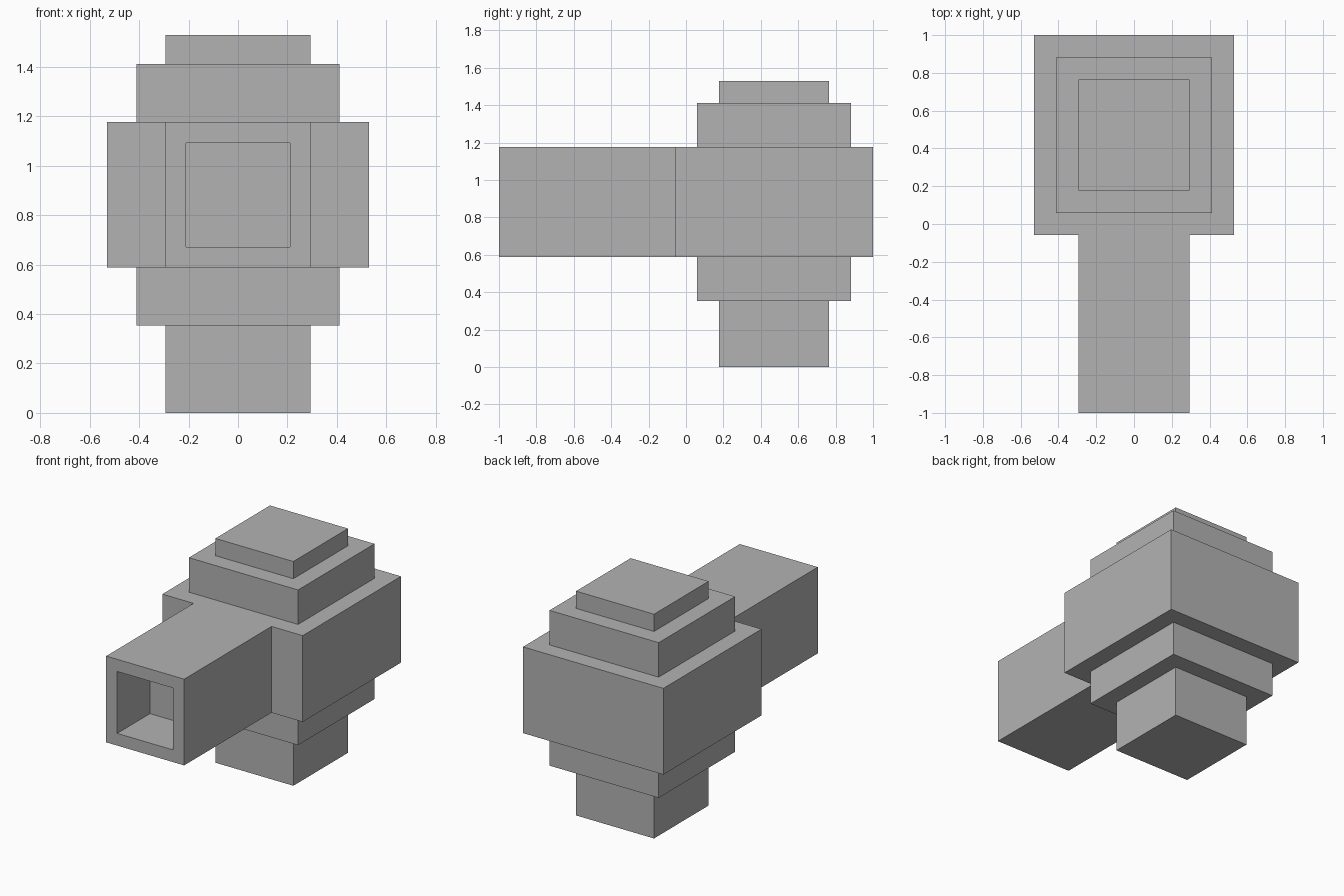
import bpy
import bmesh
from mathutils import Vector

U = 2 / 34       # grid module shared by every part
CENTRE_Y = 8     # tower axis, in modules

if "Cube" in bpy.data.objects:
    bpy.data.objects.remove(bpy.data.objects["Cube"], do_unlink=True)

grey = bpy.data.materials.new("plain_grey")
grey.use_nodes = True
colour = (0.45, 0.45, 0.45, 1)
grey.diffuse_color = colour
grey.node_tree.nodes["Principled BSDF"].inputs["Base Color"].default_value = colour


def box(name, low, high, bore=None):
    """Box between two corners in modules; bore = (rim, depth) hollows the front."""
    low, high = Vector(low) * U, Vector(high) * U
    bm = bmesh.new()
    bmesh.ops.create_cube(bm, size=1)
    bmesh.ops.scale(bm, vec=high - low, verts=bm.verts)
    bmesh.ops.translate(bm, vec=(low + high) / 2, verts=bm.verts)
    if bore:
        rim, depth = bore
        bm.normal_update()
        front = min(bm.faces, key=lambda f: f.normal.y)
        bmesh.ops.inset_individual(bm, faces=[front], thickness=rim * U)
        end = bmesh.ops.extrude_discrete_faces(bm, faces=[front])["faces"][0]
        bmesh.ops.translate(bm, vec=(0, depth * U, 0), verts=end.verts)
    mesh = bpy.data.meshes.new(name)
    bm.to_mesh(mesh)
    bm.free()
    mesh.materials.append(grey)
    obj = bpy.data.objects.new(name, mesh)
    bpy.context.collection.objects.link(obj)
    return obj


# Stepped square tower: name, half width, bottom, top
for name, half, bottom, top in (
    ("base_post", 5, 0, 6),
    ("lower_step", 7, 6, 10),
    ("main_body", 9, 10, 20),
    ("upper_step", 7, 20, 24),
    ("top_cap", 5, 24, 26),
):
    box(name, (-half, CENTRE_Y - half, bottom), (half, CENTRE_Y + half, top))

# Square barrel with a blind bore at the front
box("barrel", (-5, -17, 10), (5, -1, 20), bore=(2, 6))
